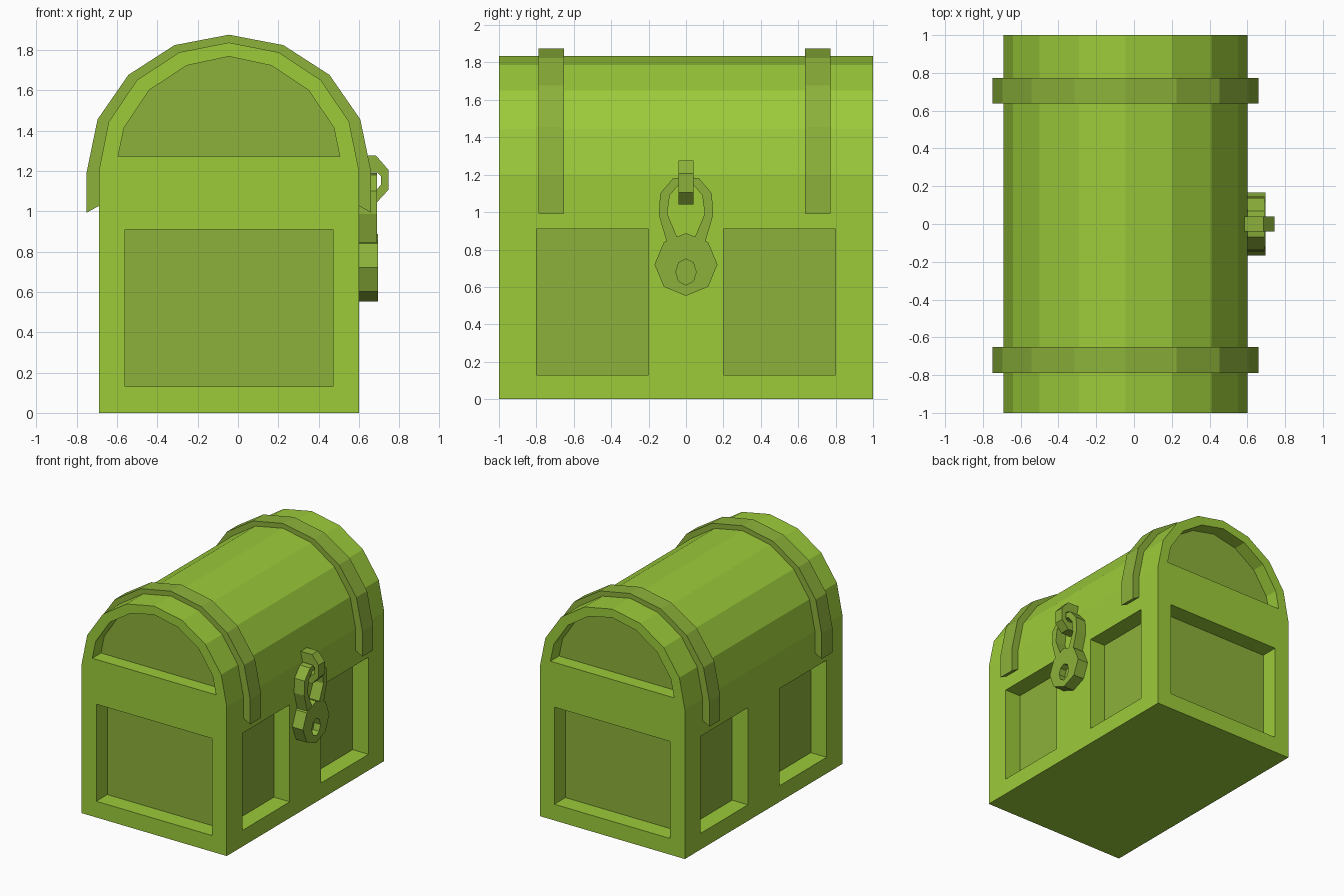
import bpy, bmesh, math
from mathutils import Vector

if "Cube" in bpy.data.objects:
    bpy.data.objects.remove(bpy.data.objects["Cube"])

CX = -0.045          # centre line of the chest in x


def material(name, col):
    m = bpy.data.materials.new(name)
    m.diffuse_color = (*col, 1)
    m.use_nodes = True
    m.node_tree.nodes["Principled BSDF"].inputs["Base Color"].default_value = m.diffuse_color
    return m


MATS = [material("bright_green", (0.333, 0.597, 0.042)),
        material("olive_green", (0.262, 0.440, 0.042))]


def prism(bm, pts, offset, mat=0, end_mat=None):
    """Extrude a closed outline of 3D points along an offset."""
    a = [bm.verts.new(p) for p in pts]
    b = [bm.verts.new(Vector(p) + Vector(offset)) for p in pts]
    n = len(pts)
    faces = [bm.faces.new(a[::-1]), bm.faces.new(b)]
    faces += [bm.faces.new((a[i], a[(i + 1) % n], b[(i + 1) % n], b[i])) for i in range(n)]
    for f in faces:
        f.material_index = mat
    if end_mat is not None:
        faces[1].material_index = end_mat


def finish(name, bm):
    bmesh.ops.recalc_face_normals(bm, faces=bm.faces)
    me = bpy.data.meshes.new(name)
    bm.to_mesh(me)
    bm.free()
    for m in MATS:
        me.materials.append(m)
    ob = bpy.data.objects.new(name, me)
    bpy.context.collection.objects.link(ob)
    return ob


def carve(ob, cutter):
    """Cut recesses out of a part, then discard the cutter."""
    cutter.hide_render = True
    mod = ob.modifiers.new("recess", 'BOOLEAN')
    mod.operation, mod.solver, mod.object = 'DIFFERENCE', 'EXACT', cutter
    bpy.context.view_layer.objects.active = ob
    bpy.ops.object.modifier_apply(modifier=mod.name)
    bpy.data.objects.remove(cutter)


def arch(rx, rz, z0, n=8):
    return [(CX + rx * math.cos(math.pi * i / n), z0 + rz * math.sin(math.pi * i / n))
            for i in range(n + 1)]


def mirrored(half):
    """Close a half outline (y, z) over y = 0, as an open path."""
    return half + [(-y, z) for y, z in reversed(half) if abs(y) > 1e-6]


# chest body with barrel lid
bm = bmesh.new()
outline = [(CX - 0.645, 0), (CX + 0.645, 0)] + arch(0.645, 0.636, 1.2)
prism(bm, [(x, -1, z) for x, z in outline], (0, 2, 0))
chest = finish("chest_body", bm)

# recessed panels: floors of the recesses are olive
bm = bmesh.new()
D, OUT = 0.14, 0.1
Z0, Z1 = 0.13, 0.91
half_lid = [(0.55, 1.27), (0.52, 1.414), (0.395, 1.6), (0.21, 1.722)]
lid = ([(CX + x, z) for x, z in half_lid] + [(CX, 1.767)]
       + [(CX - x, z) for x, z in reversed(half_lid)])
box = [(CX - 0.515, Z0), (CX + 0.515, Z0), (CX + 0.515, Z1), (CX - 0.515, Z1)]
for s in (-1, 1):
    for pts, d in ((box, D), (lid, 0.11)):
        prism(bm, [(x, s * (1 + OUT), z) for x, z in pts], (0, -s * (OUT + d), 0), 0, 1)
    for y in (-0.5, 0.5):
        rect = [(y - 0.3, Z0), (y + 0.3, Z0), (y + 0.3, Z1), (y - 0.3, Z1)]
        prism(bm, [(CX + s * (0.645 + OUT), p, z) for p, z in rect],
              (-s * (OUT + D), 0, 0), 0, 1)
carve(chest, finish("panel_cutter", bm))

# two bands over the lid
outer = [(CX + 0.705, 0.993)] + arch(0.705, 0.68, 1.195) + [(CX - 0.705, 0.993)]
inner = [(CX + 0.643, 1.027)] + arch(0.643, 0.634, 1.2) + [(CX - 0.643, 1.027)]
for name, y in (("front_band", -0.72), ("back_band", 0.705)):
    bm = bmesh.new()
    prism(bm, [(x, y - 0.068, z) for x, z in outer + inner[::-1]], (0, 0.136, 0), 1)
    finish(name, bm)

# padlock body with keyhole
SX = 0.595


def octagon(x, ry, rz, z):
    return [(x, ry * math.sin(i * math.pi / 4), z + rz * math.cos(i * math.pi / 4))
            for i in range(8)]


bm = bmesh.new()
prism(bm, octagon(SX, 0.168, 0.168, 0.72), (0.1, 0, 0), 1)
lock = finish("padlock_body", bm)
bm = bmesh.new()
prism(bm, octagon(0.75, 0.055, 0.07, 0.68), (-0.11, 0, 0), 1)
carve(lock, finish("keyhole_cutter", bm))

# padlock shackle
so = mirrored([(0.10, 0.83), (0.145, 0.985), (0.138, 1.1), (0.07, 1.18), (0, 1.19)])
si = mirrored([(0.045, 0.86), (0.10, 0.99), (0.087, 1.09), (0.045, 1.14), (0, 1.145)])
bm = bmesh.new()
prism(bm, [(SX, y, z) for y, z in so + si[::-1]], (0.095, 0, 0), 1)
finish("padlock_shackle", bm)

# hasp loop holding the shackle
loop = [(0.58, 1.275), (0.685, 1.275), (0.745, 1.206), (0.745, 1.105), (0.685, 1.04),
        (0.58, 1.04), (0.58, 1.11), (0.69, 1.11), (0.708, 1.13), (0.708, 1.175),
        (0.69, 1.192), (0.58, 1.192)]
bm = bmesh.new()
prism(bm, [(x, -0.04, z) for x, z in loop], (0, 0.08, 0), 1)
finish("hasp_loop", bm)
